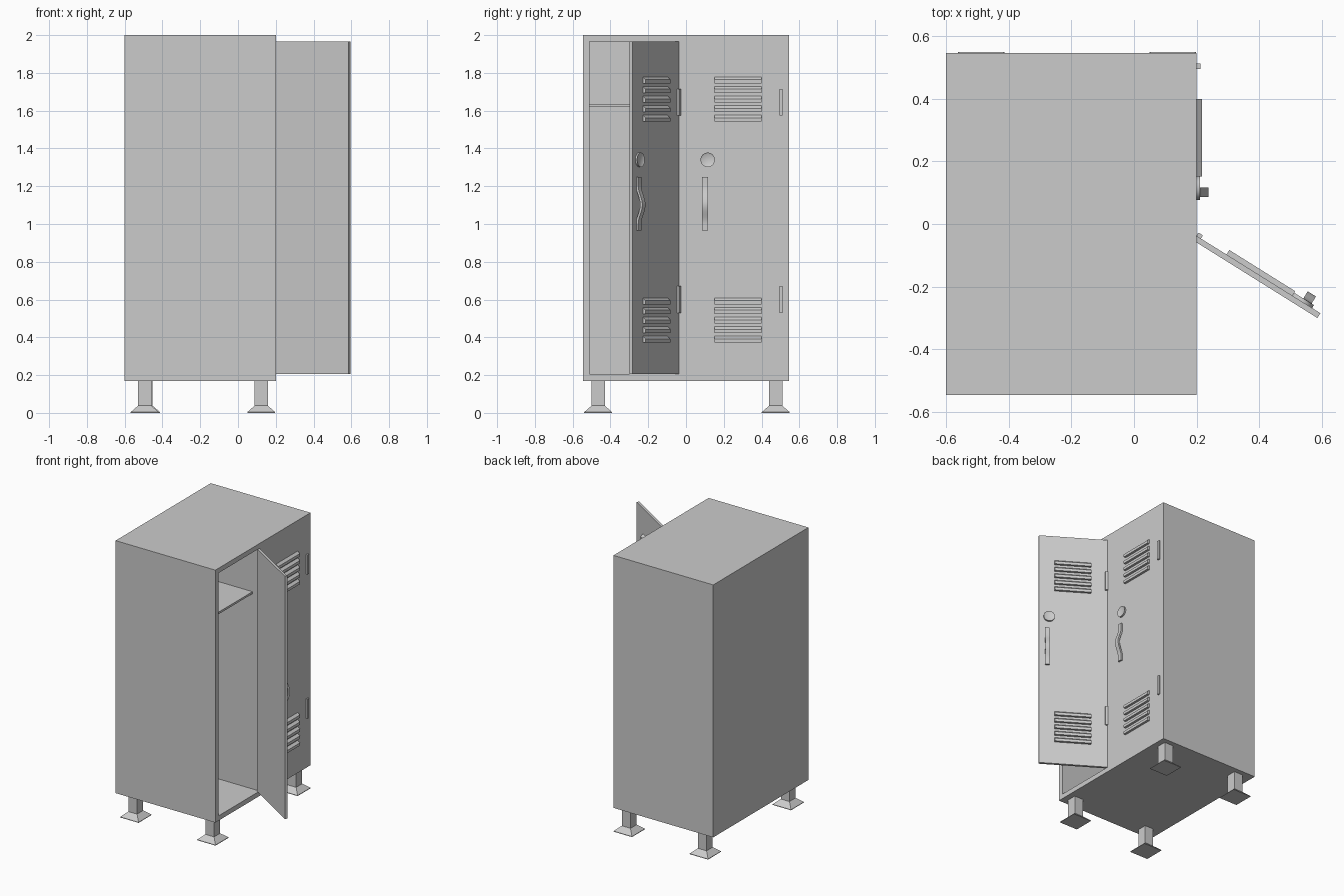
import bpy, bmesh, math
from mathutils import Matrix

if "Cube" in bpy.data.objects:
    bpy.data.objects.remove(bpy.data.objects["Cube"])

FRONT = 0.2           # x of the door plane
DOOR_W = 0.465


def finish(name, bm, matrix=None):
    bmesh.ops.recalc_face_normals(bm, faces=bm.faces[:])
    me = bpy.data.meshes.new(name)
    bm.to_mesh(me)
    bm.free()
    ob = bpy.data.objects.new(name, me)
    bpy.context.collection.objects.link(ob)
    if matrix:
        ob.matrix_world = matrix
    return ob


def box(name, x, y, z, matrix=None):
    bm = bmesh.new()
    bmesh.ops.create_cube(bm, size=1)
    for v in bm.verts:
        for i, (a, b) in enumerate((x, y, z)):
            v.co[i] = a if v.co[i] < 0 else b
    return finish(name, bm, matrix)


def add_prism(bm, profile, y0, y1):
    """Extrude an (x, z) profile along y."""
    f = bm.faces.new([bm.verts.new((x, y0, z)) for x, z in profile])
    ext = bmesh.ops.extrude_face_region(bm, geom=[f])["geom"]
    bmesh.ops.translate(bm, vec=(0, y1 - y0, 0),
                        verts=[g for g in ext if isinstance(g, bmesh.types.BMVert)])


def smooth(ob):
    bpy.ops.object.select_all(action='DESELECT')
    ob.select_set(True)
    bpy.context.view_layer.objects.active = ob
    bpy.ops.object.shade_smooth_by_angle(angle=math.radians(35))


# cabinet with one open compartment
cabinet = box("cabinet_body", (-0.6, FRONT), (-0.545, 0.545), (0.17, 2.0))
cutter = box("compartment_cutter", (-0.565, 0.4), (-0.51, -0.038), (0.205, 1.965))
cutter.hide_render = True
cutter.hide_viewport = True
cut = cabinet.modifiers.new("compartment", 'BOOLEAN')
cut.operation = 'DIFFERENCE'
cut.solver = 'EXACT'
cut.object = cutter

# inner shelf
box("shelf", (-0.567, 0.143), (-0.512, -0.036), (1.62, 1.635))


def door_fittings(prefix, m):
    """Louvres, lock, handle and hinges; local y = 0 is the hinge, x = 0 the face."""
    # vent louvres, two groups of five
    bm = bmesh.new()
    for top in (1.78, 0.61):
        for i in range(5):
            z = top - i * 0.0505
            add_prism(bm, [(-0.002, z), (0.017, z - 0.016),
                           (0.017, z - 0.036), (-0.002, z - 0.036)], -0.36, -0.112)
    finish(prefix + "_louvres", bm, m)

    # round lock with recessed centre
    bm = bmesh.new()
    bmesh.ops.create_cone(bm, cap_ends=True, segments=32, radius1=0.038, radius2=0.038,
                          depth=0.014,
                          matrix=Matrix.Translation((0.004, -0.396, 1.34))
                          @ Matrix.Rotation(math.pi / 2, 4, 'Y'))
    cap = max(bm.faces, key=lambda f: f.calc_center_median().x)
    bmesh.ops.inset_region(bm, faces=[cap], thickness=0.008)
    bmesh.ops.translate(bm, verts=cap.verts[:], vec=(-0.005, 0, 0))
    smooth(finish(prefix + "_lock", bm, m))

    # wavy pull handle
    bm = bmesh.new()
    n = 24
    outer, inner = [], []
    for i in range(n + 1):
        t = i / n
        z = 0.965 + 0.285 * t
        s = max(0, min(1, (t - 0.12) / 0.72))
        bulge = 0.026 * 0.5 * (1 - math.cos(2 * math.pi * s))
        outer.append((0.012 + bulge, z))
        inner.append((-0.002 + bulge, z))
    add_prism(bm, outer + inner[::-1], -0.425, -0.394)
    smooth(finish(prefix + "_handle", bm, m))

    # hinge plates
    for label, z in (("upper", 1.645), ("lower", 0.6)):
        box(f"{prefix}_{label}_hinge", (-0.004, 0.012), (-0.016, 0.001),
            (z - 0.071, z + 0.071), m)


# closed door is flush with the cabinet face
door_fittings("closed_door", Matrix.Translation((FRONT, 0.511, 0)))

# open door swung about its hinge edge
swing = Matrix.Translation((FRONT, -0.038, 0)) @ Matrix.Rotation(math.radians(58), 4, 'Z')
box("open_door", (-0.018, 0), (-DOOR_W, 0), (0.205, 1.965), swing)
door_fittings("open_door", swing)

# four feet: square post on a flared base
for label, x, y in (("rear_left", -0.487, 0.475), ("rear_right", 0.123, 0.475),
                    ("front_left", -0.494, -0.465), ("front_right", 0.123, -0.465)):
    bm = bmesh.new()
    rings = []
    for h, z in ((0.074, 0), (0.074, 0.004), (0.035, 0.038), (0.035, 0.172)):
        rings.append([bm.verts.new((x + h * a, y + h * b, z))
                      for a, b in ((-1, -1), (1, -1), (1, 1), (-1, 1))])
    for lo, hi in zip(rings, rings[1:]):
        for i in range(4):
            j = (i + 1) % 4
            bm.faces.new((lo[i], lo[j], hi[j], hi[i]))
    bm.faces.new(rings[0][::-1])
    bm.faces.new(rings[-1])
    finish(label + "_foot", bm)
